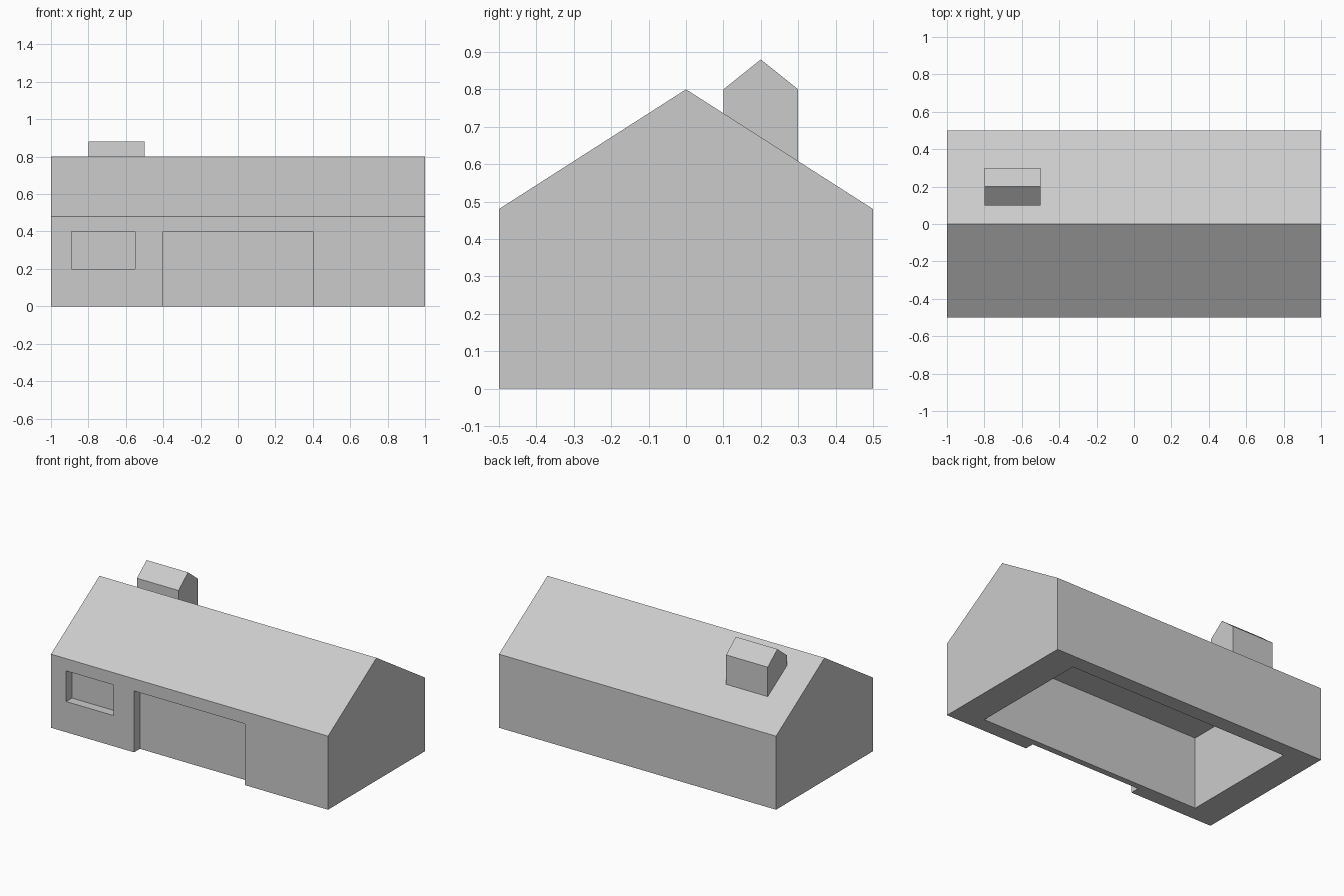
import bpy
import bmesh

cube = bpy.data.objects.get("Cube")
if cube:
    bpy.data.objects.remove(cube, do_unlink=True)

GREY = (0.6, 0.6, 0.6, 1.0)
plaster = bpy.data.materials.new("plain_grey")
plaster.use_nodes = True
plaster.diffuse_color = GREY
plaster.node_tree.nodes["Principled BSDF"].inputs["Base Color"].default_value = GREY


def prism(name, profile, x0, x1):
    """Extrude a (y, z) profile along x."""
    bm = bmesh.new()
    face = bm.faces.new([bm.verts.new((x0, y, z)) for y, z in profile])
    moved = bmesh.ops.extrude_face_region(bm, geom=[face])["geom"]
    verts = [v for v in moved if isinstance(v, bmesh.types.BMVert)]
    bmesh.ops.translate(bm, verts=verts, vec=(x1 - x0, 0, 0))
    bmesh.ops.recalc_face_normals(bm, faces=bm.faces)
    mesh = bpy.data.meshes.new(name)
    bm.to_mesh(mesh)
    bm.free()
    mesh.materials.append(plaster)
    obj = bpy.data.objects.new(name, mesh)
    bpy.context.collection.objects.link(obj)
    return obj


def gabled(name, x0, x1, y0, y1, base, eave, ridge):
    """Block with a pitched top whose ridge runs along x."""
    profile = [(y0, base), (y1, base), (y1, eave), ((y0 + y1) / 2, ridge), (y0, eave)]
    return prism(name, profile, x0, x1)


def cut(target, name, x0, x1, y0, y1, z0, z1):
    """Subtract a box from the target."""
    cutter = prism(name, [(y0, z0), (y1, z0), (y1, z1), (y0, z1)], x0, x1)
    cutter.hide_render = True
    mod = target.modifiers.new(name, 'BOOLEAN')
    mod.operation = 'DIFFERENCE'
    mod.solver = 'EXACT'
    mod.object = cutter
    bpy.context.view_layer.objects.active = target
    bpy.ops.object.modifier_apply(modifier=mod.name)
    bpy.data.objects.remove(cutter, do_unlink=True)


# House body with pitched roof
house = gabled("house", -1, 1, -0.5, 0.5, 0, 0.48, 0.8)

# Hollow interior, open underneath
cut(house, "interior", -0.8, 0.8, -0.4, 0.4, -0.1, 0.47)

# Recessed wide doorway and window on the front
cut(house, "doorway", -0.4, 0.4, -0.6, -0.44, -0.1, 0.4)
cut(house, "window", -0.89, -0.55, -0.6, -0.44, 0.2, 0.4)

# Chimney on the back slope
gabled("chimney", -0.8, -0.5, 0.1, 0.3, 0.55, 0.8, 0.88)
